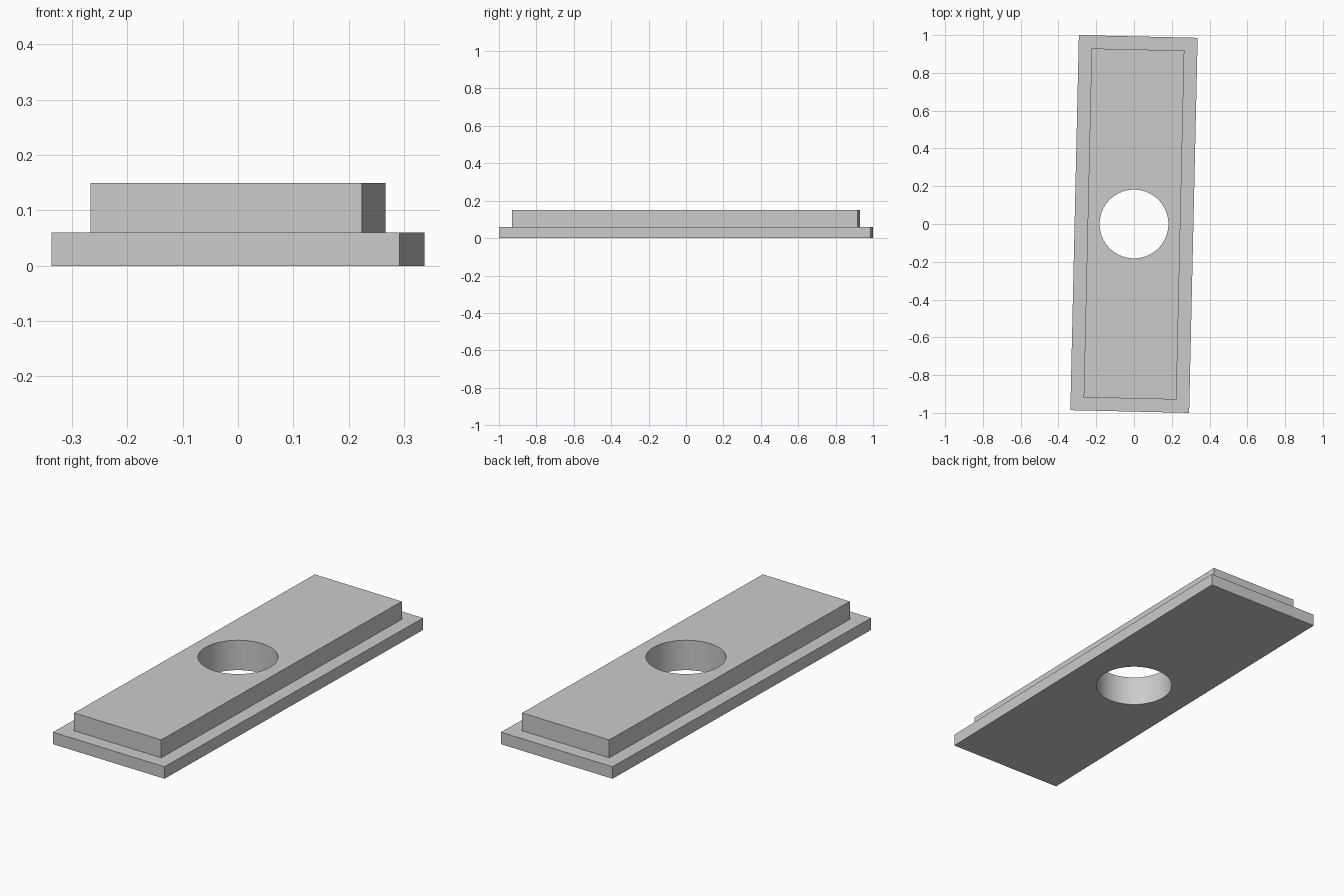
import bpy
import math

cube = bpy.data.objects.get("Cube")
if cube:
    bpy.data.objects.remove(cube, do_unlink=True)

TILT = math.radians(-1.3)   # slight turn of the whole plate
HOLE_RADIUS = 0.182

grey = bpy.data.materials.new("plain_grey")
grey.use_nodes = True
colour = (0.6, 0.6, 0.6, 1)
grey.diffuse_color = colour
grey.node_tree.nodes["Principled BSDF"].inputs["Base Color"].default_value = colour


def drilled_slab(name, width, length, bottom, top):
    """Rectangular slab with a round hole through its middle."""
    # Hole cutter
    bpy.ops.mesh.primitive_cylinder_add(vertices=96, radius=HOLE_RADIUS, depth=1)
    cutter = bpy.context.object
    cutter.hide_render = True

    # Slab
    bpy.ops.mesh.primitive_cube_add(size=1, location=(0, 0, (bottom + top) / 2),
                                    rotation=(0, 0, TILT))
    slab = bpy.context.object
    slab.name = name
    slab.scale = (width, length, top - bottom)
    bpy.ops.object.transform_apply(location=True, rotation=True, scale=True)
    slab.data.materials.append(grey)

    # Drill the hole
    drill = slab.modifiers.new("hole", 'BOOLEAN')
    drill.operation = 'DIFFERENCE'
    drill.solver = 'EXACT'
    drill.object = cutter
    bpy.ops.object.modifier_apply(modifier=drill.name)
    bpy.data.objects.remove(cutter, do_unlink=True)
    bpy.ops.object.shade_smooth_by_angle(angle=math.radians(30))
    return slab


# Wide flange below, narrower raised block above
drilled_slab("base_flange", 0.629, 1.986, 0, 0.06)
drilled_slab("raised_block", 0.491, 1.848, 0.06, 0.15)
